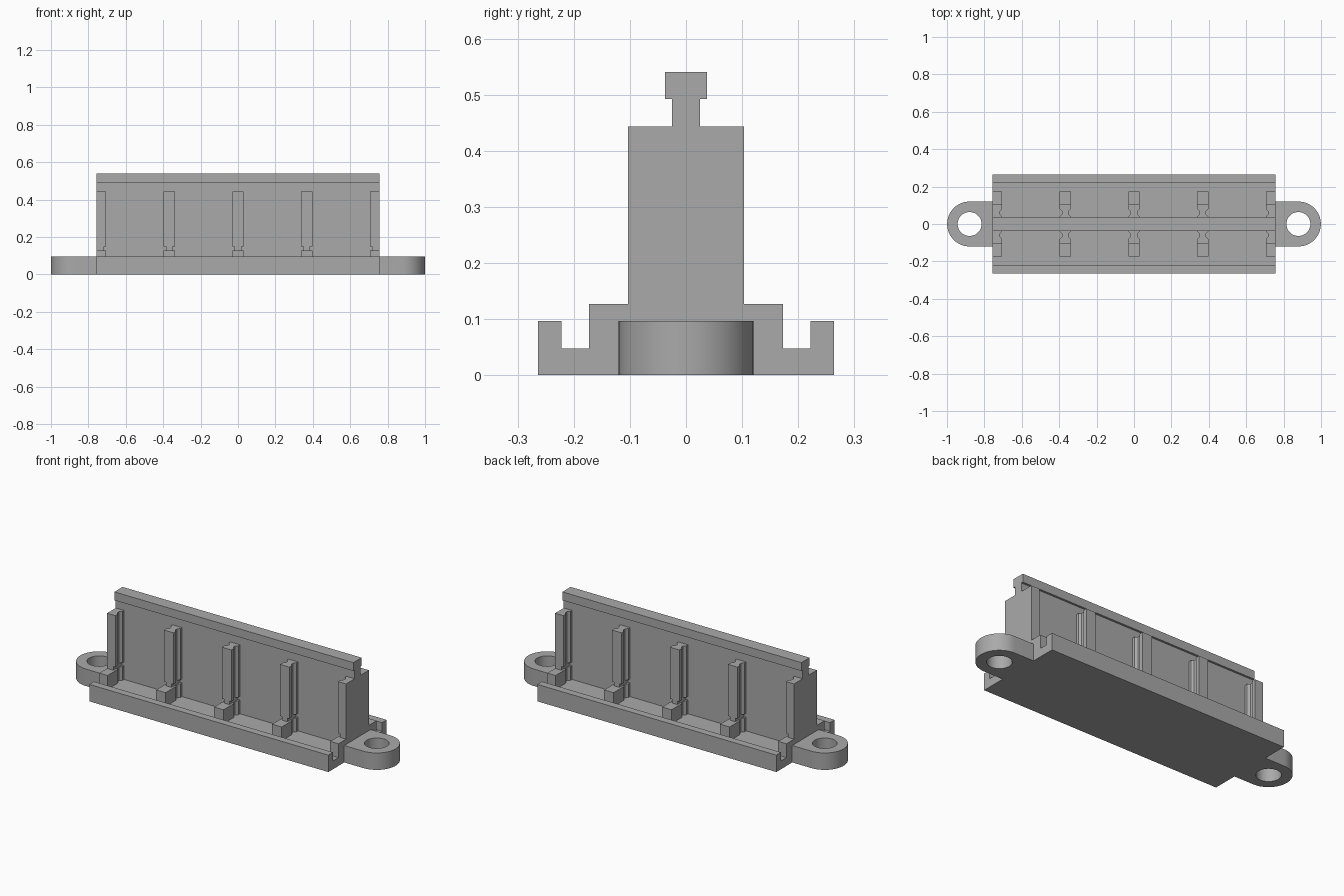
import bpy
import bmesh
import math

cube = bpy.data.objects.get("Cube")
if cube:
    bpy.data.objects.remove(cube, do_unlink=True)

grey = bpy.data.materials.new("plain grey")
grey.use_nodes = True
colour = (0.4, 0.4, 0.4, 1)
grey.diffuse_color = colour
grey.node_tree.nodes["Principled BSDF"].inputs["Base Color"].default_value = colour

END = 0.757    # half length of the rail body
FLOOR = 0.048  # channel floor height


def prism(name, outline, low, high, axis="z"):
    """Extrude an outline along z, or a (y, z) outline along x."""
    bm = bmesh.new()
    if axis == "z":
        verts = [bm.verts.new((a, b, low)) for a, b in outline]
        offset = (0, 0, high - low)
    else:
        verts = [bm.verts.new((low, a, b)) for a, b in outline]
        offset = (high - low, 0, 0)
    face = bm.faces.new(verts)
    grown = bmesh.ops.extrude_face_region(bm, geom=[face])
    moved = [v for v in grown["geom"] if isinstance(v, bmesh.types.BMVert)]
    bmesh.ops.translate(bm, verts=moved, vec=offset)
    bmesh.ops.recalc_face_normals(bm, faces=bm.faces)
    mesh = bpy.data.meshes.new(name)
    bm.to_mesh(mesh)
    bm.free()
    mesh.materials.append(grey)
    obj = bpy.data.objects.new(name, mesh)
    bpy.context.collection.objects.link(obj)
    return obj


# Base channels, centre wall and T-shaped head in one section
half = [(0.264, 0), (0.264, 0.097), (0.222, 0.097), (0.222, FLOOR),
        (0.025, FLOOR), (0.025, 0.492), (0.037, 0.492), (0.037, 0.54)]
section = half + [(-y, z) for y, z in reversed(half)]
prism("rail_body", section, -END, END, "x")

# Grooved ribs and foot blocks on both sides of the wall
WIDE, NECK = 0.03, 0.018
rib_side = [(WIDE, 0.025), (WIDE, 0.04), (NECK, 0.052), (NECK, 0.068),
            (WIDE, 0.08), (WIDE, 0.103)]
neck_side = [(NECK, 0.025), (NECK, 0.103)]
foot_side = [(WIDE, 0.103), (WIDE, 0.173)]


def rib_part(name, side_points, centre, side, low, high):
    """Mirror a half outline; the outer flank of an end rib is flush."""
    def flank(sign):
        if centre * sign > 0.7:
            return [(sign * END, y * side) for _, y in side_points]
        return [(centre + sign * w, y * side) for w, y in side_points]
    prism(name, flank(1) + flank(-1)[::-1], low, high)


for side, side_name in ((-1, "front"), (1, "back")):
    for i in range(5):
        x = (i - 2) * 0.3675
        tag = f"{side_name}_{i + 1}"
        rib_part("rib_" + tag, rib_side, x, side, 0.148, 0.443)
        rib_part("rib_neck_" + tag, neck_side, x, side, 0.127, 0.148)
        rib_part("rib_root_" + tag, rib_side, x, side, FLOOR, 0.127)
        rib_part("foot_block_" + tag, foot_side, x, side, FLOOR, 0.127)

# Rounded mounting ears with screw holes
RADIUS, HOLE, CENTRE = 0.12, 0.064, 0.879
for sign, name in ((1, "left_ear"), (-1, "right_ear")):
    outline = [(sign * END, -RADIUS)]
    for k in range(33):
        a = math.pi * (k / 32 - 0.5)
        outline.append((sign * (CENTRE + RADIUS * math.cos(a)), RADIUS * math.sin(a)))
    outline.append((sign * END, RADIUS))
    ear = prism(name, outline, 0, 0.097)
    circle = [(sign * CENTRE + HOLE * math.cos(k * math.pi / 24),
               HOLE * math.sin(k * math.pi / 24)) for k in range(48)]
    cutter = prism(name + "_hole_cutter", circle, -0.1, 0.2)
    cutter.hide_render = True
    cut = ear.modifiers.new("screw_hole", "BOOLEAN")
    cut.object = cutter
    cut.solver = "EXACT"
    bpy.ops.object.select_all(action="DESELECT")
    bpy.context.view_layer.objects.active = ear
    ear.select_set(True)
    bpy.ops.object.modifier_apply(modifier=cut.name)
    bpy.data.objects.remove(cutter, do_unlink=True)
    bpy.ops.object.shade_smooth_by_angle(angle=math.radians(30))
